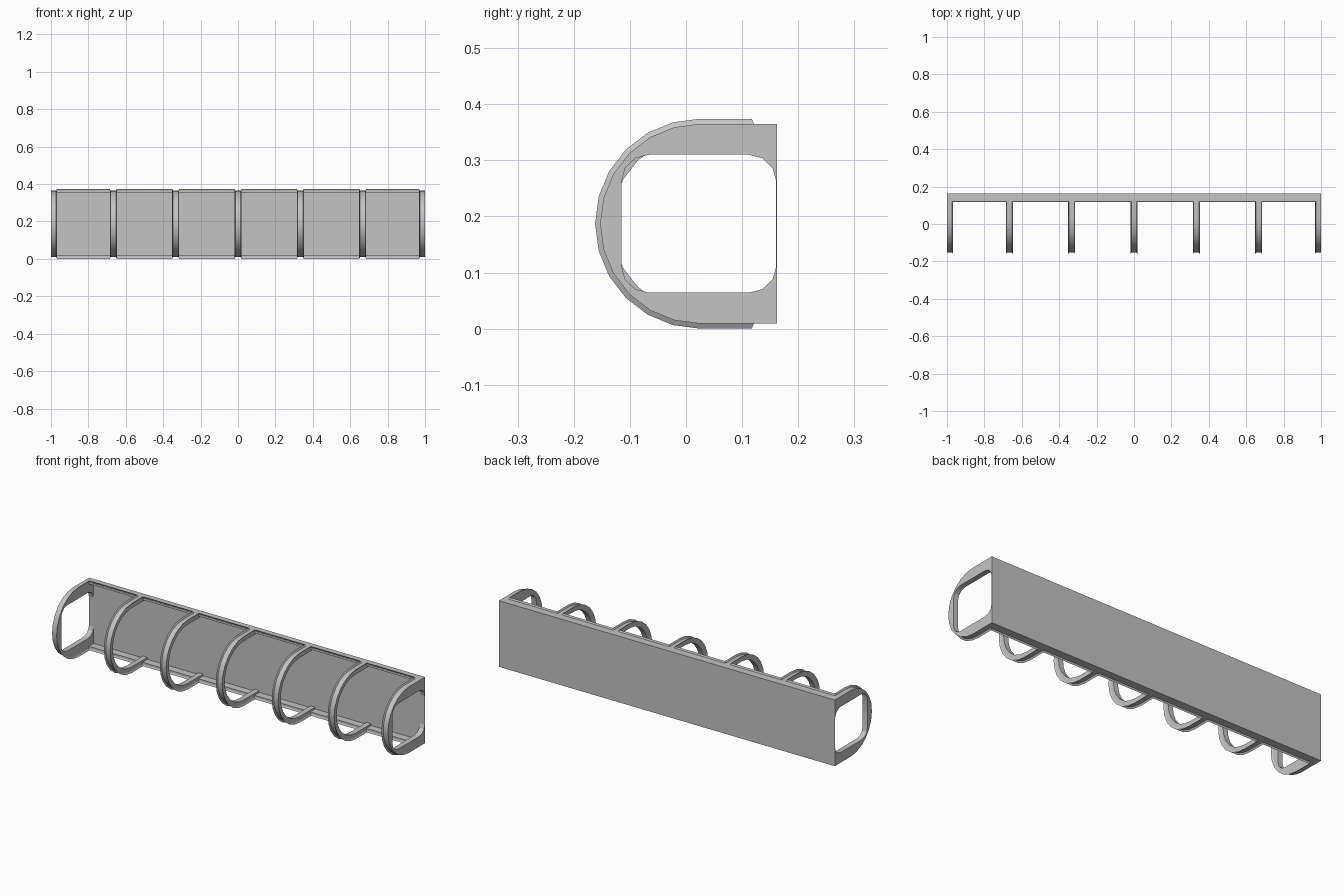
import bpy, bmesh, math

if "Cube" in bpy.data.objects:
    bpy.data.objects.remove(bpy.data.objects["Cube"])

ZC = 0.187          # mid height of the tube
YC = 0.025          # centre of the round front
BACK = 0.1625       # back face of the wall

grey = bpy.data.materials.new("plain_grey")
grey.diffuse_color = (0.55, 0.55, 0.55, 1)
grey.use_nodes = True
grey.node_tree.nodes["Principled BSDF"].inputs["Base Color"].default_value = grey.diffuse_color


def finish(name, bm, solid=True):
    if solid:
        bmesh.ops.recalc_face_normals(bm, faces=bm.faces)
    me = bpy.data.meshes.new(name)
    bm.to_mesh(me)
    bm.free()
    me.materials.append(grey)
    for p in me.polygons:
        p.use_smooth = True
    me.set_sharp_from_angle(angle=math.radians(30))
    ob = bpy.data.objects.new(name, me)
    bpy.context.collection.objects.link(ob)
    return ob


def box(name, lo, hi):
    bm = bmesh.new()
    bmesh.ops.create_cube(bm, size=1)
    for v in bm.verts:
        v.co = [lo[i] + (v.co[i] + 0.5) * (hi[i] - lo[i]) for i in range(3)]
    return finish(name, bm)


def c_path(r, y_end):
    """C-shaped (y, z) path: straight top, half circle, straight bottom."""
    pts = [(y_end, ZC + r)]
    for i in range(13):
        a = math.radians(90 - 15 * i)
        pts.append((YC - r * math.cos(a), ZC + r * math.sin(a)))
    return pts + [(y_end, ZC - r)]


def window_path():
    """Rounded opening of the end frames, top to bottom."""
    top = []
    for i in range(4):
        a = math.radians(30 * i)
        top.append((0.112 + 0.049 * math.cos(a), 0.262 + 0.048 * math.sin(a)))
    for i in range(4):
        a = math.radians(90 + 30 * i)
        top.append((-0.066 + 0.049 * math.cos(a), 0.262 + 0.048 * math.sin(a)))
    return top + [(y, 2 * ZC - z) for y, z in reversed(top)]


def plate(name, outer, inner, x0, x1):
    """Flat ring plate between two paths, extruded along x."""
    bm = bmesh.new()
    face = bm.faces.new([bm.verts.new((x0, y, z)) for y, z in outer + inner[::-1]])
    new = bmesh.ops.extrude_face_region(bm, geom=[face])["geom"]
    for v in new:
        if isinstance(v, bmesh.types.BMVert):
            v.co.x = x1
    return finish(name, bm)


# back wall and its top and bottom rails
box("back_wall", (-1, 0.1605, ZC - 0.178), (1, BACK, ZC + 0.178))
box("top_rail", (-1, 0.12, ZC + 0.168), (1, 0.161, ZC + 0.178))
box("bottom_rail", (-1, 0.12, ZC - 0.178), (1, 0.161, ZC - 0.168))

# end frames and middle hoops
spans = [(-1, -0.972)]
spans += [(i / 3 - 0.014, i / 3 + 0.014) for i in range(-2, 3)]
spans += [(0.972, 1)]
for i, (x0, x1) in enumerate(spans):
    if i in (0, 6):
        plate("end_frame", c_path(0.178, 0.161), window_path(), x0, x1)
    else:
        plate("hoop", c_path(0.178, 0.161), c_path(0.158, 0.161), x0, x1)

# thin bevelled rim of each open bay, standing just proud of the hoops
low, high = c_path(0.178, 0.121), c_path(0.187, 0.117)
for (_, x0), (x1, _) in zip(spans, spans[1:]):
    bm = bmesh.new()
    rows = []
    for x, path in ((x0, low), (x0 + 0.005, high), (x1 - 0.005, high), (x1, low)):
        rows.append([bm.verts.new((x, y, z)) for y, z in path])
    for a, b in ((rows[0], rows[1]), (rows[2], rows[3])):
        for k in range(len(low) - 1):
            bm.faces.new((a[k], a[k + 1], b[k + 1], b[k]))
    # rim along the rails
    for k, flip in ((0, False), (-1, True)):
        quad = [rows[0][k], rows[1][k], rows[2][k], rows[3][k]]
        bm.faces.new(quad[::-1] if flip else quad)
    finish("bay_rim", bm, solid=False)
